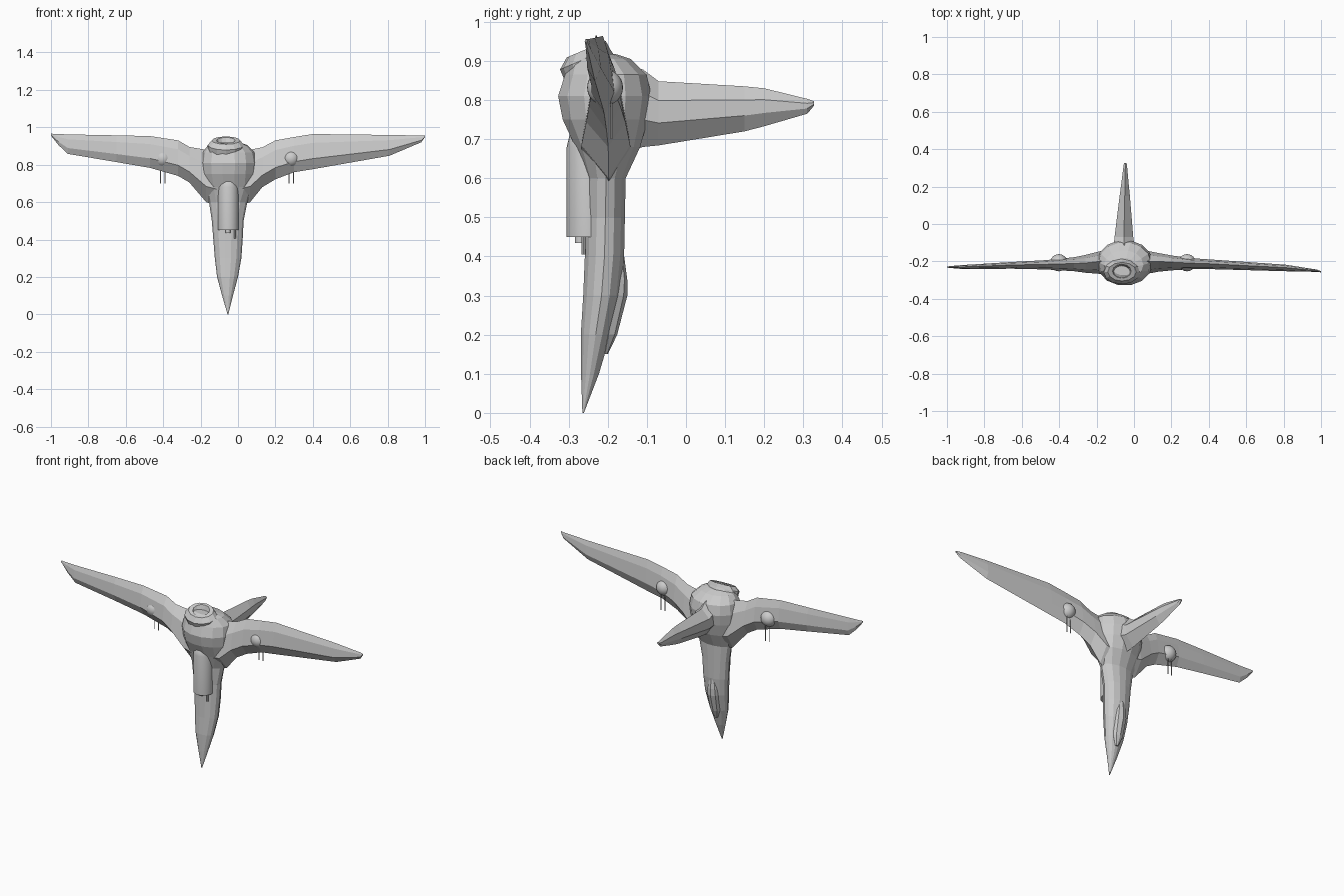
import bpy, bmesh
from math import cos, sin, tau, copysign
from mathutils import Vector


def loft(name, rings):
    """Skin a row of equal-length point rings and cap both ends."""
    bm = bmesh.new()
    rows = [[bm.verts.new(p) for p in ring] for ring in rings]
    n = len(rows[0])
    for a, b in zip(rows, rows[1:]):
        for i in range(n):
            j = (i + 1) % n
            bm.faces.new((a[i], a[j], b[j], b[i]))
    bm.faces.new(rows[0][::-1])
    bm.faces.new(rows[-1])
    bmesh.ops.recalc_face_normals(bm, faces=bm.faces)
    mesh = bpy.data.meshes.new(name)
    bm.to_mesh(mesh)
    bm.free()
    ob = bpy.data.objects.new(name, mesh)
    bpy.context.collection.objects.link(ob)
    return ob


def oval(x0, x1, y0, y1, z, n=14, tilt=0.0, power=1.0):
    """Ring from its x and y limits; tilt raises z towards +y."""
    ring = []
    for i in range(n):
        c, s = cos(tau * i / n), sin(tau * i / n)
        c = copysign(abs(c) ** power, c)
        s = copysign(abs(s) ** power, s)
        dy = (y1 - y0) / 2 * s
        ring.append((((x0 + x1) + (x1 - x0) * c) / 2, (y0 + y1) / 2 + dy, z + tilt * dy))
    return ring


def smooth(ob):
    bpy.ops.object.select_all(action='DESELECT')
    ob.select_set(True)
    bpy.context.view_layer.objects.active = ob
    bpy.ops.object.shade_smooth_by_angle()


def cylinder(name, x, y, z0, z1, r, n=24):
    ob = loft(name, [oval(x - r, x + r, y - r, y + r, z, n) for z in (z0, z1)])
    smooth(ob)
    return ob


# Fuselage, nose down: x limits, y limits, z
loft("fuselage", [oval(*s) for s in [
    (-.056, -.052, -.265, -.261, 0),
    (-.085, -.027, -.269, -.222, .10),
    (-.112, 0, -.270, -.192, .20),
    (-.124, .018, -.264, -.168, .30),
    (-.132, .025, -.260, -.157, .40),
    (-.140, .030, -.257, -.155, .50),
    (-.155, .050, -.256, -.153, .60),
    (-.180, .085, -.285, -.115, .68),
    (-.195, .095, -.318, -.095, .75),
    (-.200, .100, -.330, -.085, .81),
    (-.190, .090, -.312, -.098, .865),
    (-.160, .050, -.298, -.140, .905),
    (-.120, .010, -.275, -.180, .918)]])

# Cockpit canopy on the upper (+y) side
loft("canopy", [oval(*s, n=8) for s in [
    (-.064, -.046, -.215, -.200, .15),
    (-.085, -.025, -.220, -.176, .20),
    (-.092, -.018, -.215, -.150, .30),
    (-.088, -.022, -.200, -.150, .34),
    (-.075, -.035, -.190, -.158, .40)]])

# Tail nozzle, tilted and hollow
loft("nozzle", [oval(*s, n=12, tilt=.42) for s in [
    (-.160, .030, -.305, -.170, .865),
    (-.162, .032, -.322, -.195, .905),
    (-.140, .012, -.305, -.205, .930),
    (-.115, -.015, -.290, -.215, .930),
    (-.100, -.030, -.280, -.225, .900)]])


# Wings: x, z limits, centre y, thickness
def wing(name, sections):
    rings = []
    for x, lo, hi, y, t in sections:
        d, h = hi - lo, t / 2
        rings.append([(x, y + .12 * h, lo), (x, y + h, lo + .3 * d),
                      (x, y + .65 * h, lo + .75 * d), (x, y + .1 * h, hi),
                      (x, y - .65 * h, lo + .75 * d), (x, y - h, lo + .3 * d)])
    loft(name, rings)


wing("left_wing", [
    (-.07, .56, .89, -.205, .13), (-.17, .60, .88, -.205, .125),
    (-.26, .705, .895, -.213, .095), (-.32, .74, .93, -.215, .075),
    (-.47, .783, .953, -.218, .05), (-.65, .814, .957, -.221, .036),
    (-.91, .858, .962, -.230, .022), (-.96, .905, .964, -.230, .014),
    (-1, .955, .966, -.230, .006)])
wing("right_wing", [
    (-.04, .56, .89, -.205, .13), (.065, .60, .88, -.205, .125),
    (.13, .68, .893, -.205, .10), (.20, .722, .93, -.208, .08),
    (.30, .76, .948, -.212, .06), (.40, .776, .964, -.215, .052),
    (.81, .848, .959, -.235, .035), (.98, .92, .956, -.250, .012),
    (1, .948, .956, -.256, .006)])

# Tail fin: y, z limits, x limits
loft("tail_fin", [[
    ((x0 + x1) / 2, y, lo), (x1, y, lo + .35 * (hi - lo)), (x1, y, lo + .7 * (hi - lo)),
    ((x0 + x1) / 2, y, hi), (x0, y, lo + .7 * (hi - lo)), (x0, y, lo + .35 * (hi - lo))]
    for y, lo, hi, x0, x1 in [
        (-.20, .65, .90, -.115, .01), (-.11, .68, .878, -.108, .002),
        (-.07, .684, .848, -.104, -.004), (.15, .72, .835, -.077, -.022),
        (.20, .733, .83, -.070, -.027), (.31, .765, .803, -.056, -.037),
        (.327, .785, .797, -.053, -.040)]])

# Belly pod with a rounded rear and small barrels at its mouth
pod = loft("belly_pod", [oval(-.052 - r, -.052 + r, -.25 - r, -.25 + r, z, 24)
                         for z, r in [(.45, .055), (.68, .055), (.71, .048), (.73, .03), (.738, .008)]])
smooth(pod)
cylinder("pod_barrel", -.054, -.27, .435, .46, .014)
cylinder("pod_gun", -.016, -.262, .405, .47, .005, 8)

# Wing gun balls with twin barrels
for side, x in (("left", -.402), ("right", .284)):
    bpy.ops.mesh.primitive_uv_sphere_add(segments=24, ring_count=14, radius=.046,
                                         location=(x, -.207, .832))
    ball = bpy.context.object
    ball.name = side + "_gun_ball"
    smooth(ball)
    for i, dx in enumerate((-.012, .012)):
        cylinder(f"{side}_gun_barrel_{i + 1}", x + dx, -.19, .70, .82, .0025, 8)
